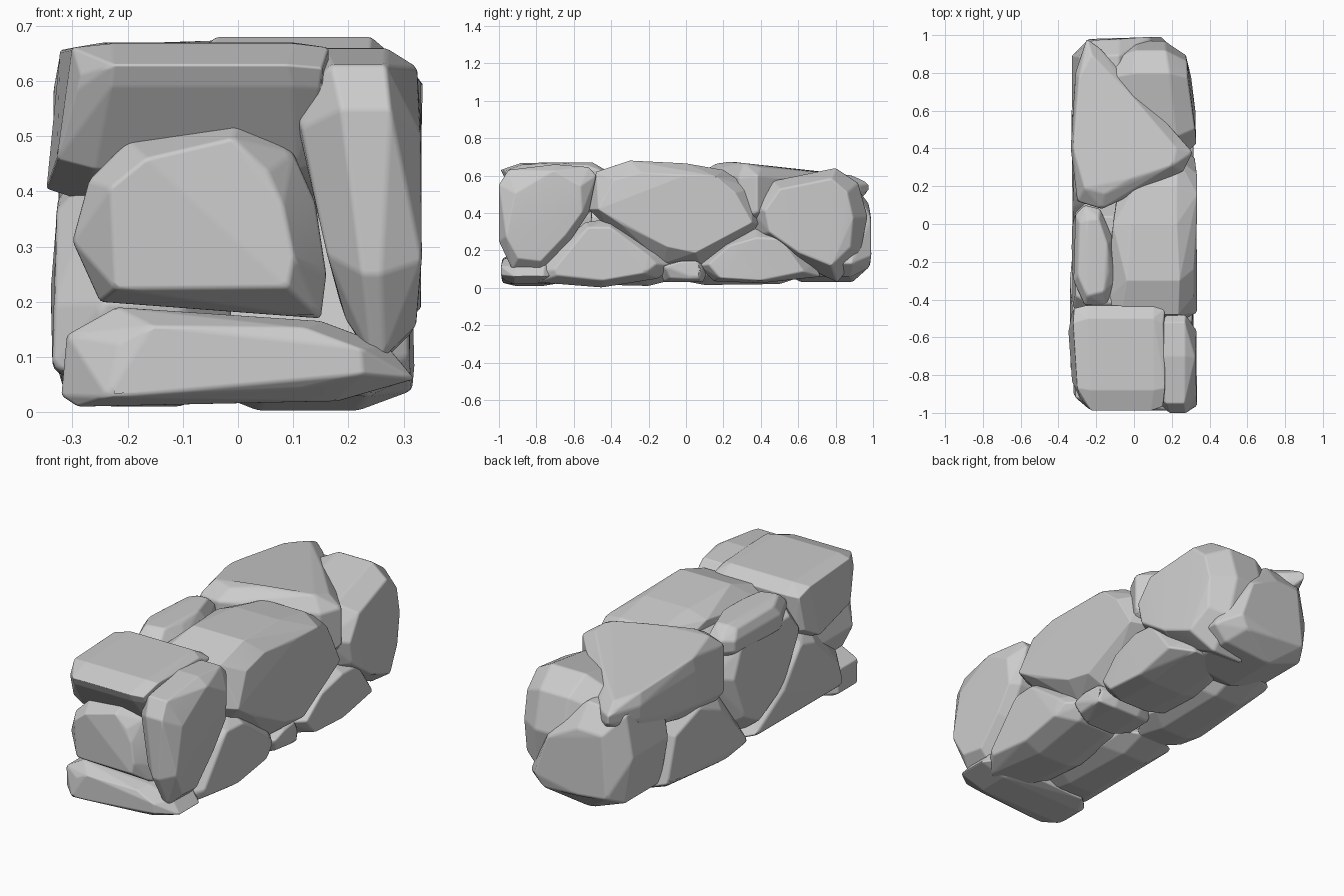
import bpy, bmesh, math, random
from mathutils import Vector

if "Cube" in bpy.data.objects:
    bpy.data.objects.remove(bpy.data.objects["Cube"])

random.seed(4)


def stone(name, axis, outline, lo, hi, cap=0.72, chamfer=0.09, tilt_lo=(0, 0), tilt_hi=(0, 0)):
    """Faceted boulder: an outline across `axis`, with chamfered uneven (optionally tilted) ends."""
    cx = sum(p[0] for p in outline) / len(outline)
    cy = sum(p[1] for p in outline) / len(outline)
    d = min(chamfer, (hi - lo) * 0.28)

    def place(u, v, w):
        return {'x': Vector((w, u, v)), 'y': Vector((u, w, v)), 'z': Vector((u, v, w))}[axis]

    bm = bmesh.new()
    for u, v in outline:
        for side, end, tilt in ((1, lo, tilt_lo), (-1, hi, tilt_hi)):
            base = end + tilt[0] * (u - cx) + tilt[1] * (v - cy)
            bm.verts.new(place(u, v, base + side * (d + random.uniform(0, 0.02))))
            s = cap + random.uniform(-0.12, 0.1)
            bm.verts.new(place(cx + (u - cx) * s, cy + (v - cy) * s,
                               base + side * random.uniform(0.0, 0.022)))
    hull = bmesh.ops.convex_hull(bm, input=bm.verts)
    junk = [g for g in hull['geom_interior'] + hull['geom_unused']
            if isinstance(g, bmesh.types.BMVert) and g.is_valid]
    bmesh.ops.delete(bm, geom=list(set(junk)), context='VERTS')
    # merge nearly flat facets into chipped planes
    bmesh.ops.dissolve_limit(bm, angle_limit=math.radians(5), verts=bm.verts, edges=bm.edges)
    bmesh.ops.recalc_face_normals(bm, faces=bm.faces)
    me = bpy.data.meshes.new(name)
    bm.to_mesh(me)
    bm.free()
    ob = bpy.data.objects.new(name, me)
    bpy.context.collection.objects.link(ob)
    for p in me.polygons:
        p.use_smooth = True
    # worn edges, flat facets
    bev = ob.modifiers.new("worn_edges", 'BEVEL')
    bev.width = 0.01
    bev.segments = 2
    bev.limit_method = 'ANGLE'
    bev.angle_limit = math.radians(6)
    bev.harden_normals = True
    return ob


# Front end
stone("front_centre_stone", 'y',
      [(-.30, .31), (-.25, .20), (.15, .17), (.16, .25), (.14, .38), (.10, .47),
       (0, .53), (-.20, .49), (-.27, .42)], -.98, -.5, cap=.8, chamfer=.08)
stone("front_base_stone", 'y',
      [(-.32, .03), (-.29, .01), (.18, .02), (.32, .06), (.27, .12), (.15, .165),
       (-.22, .19), (-.31, .14)], -.99, -.68, cap=.75, chamfer=.07)
stone("front_corner_stone", 'x',
      [(-1, .55), (-.95, .63), (-.70, .66), (-.52, .645), (-.48, .60), (-.52, .40),
       (-.62, .25), (-.78, .09), (-.93, .10), (-1, .25)], .13, .335, cap=.76,
      tilt_lo=(0, -.15))
stone("front_cap_stone", 'x',
      [(-.43, .63), (-.5, .67), (-.88, .668), (-.99, .63), (-.97, .59), (-.86, .44),
       (-.55, .38), (-.45, .45)], -.325, .165, cap=.85, chamfer=.06,
      tilt_lo=(-.05, .1))

# Right side
stone("right_middle_stone", 'x',
      [(-.52, .42), (-.48, .62), (-.3, .68), (0, .665), (.2, .63), (.35, .53), (.4, .34),
       (.22, .22), (.08, .12), (-.12, .13), (-.42, .32)], -.12, .335, cap=.8,
      tilt_lo=(.1, 0))
stone("right_lower_front_stone", 'x',
      [(-.83, .08), (-.54, .35), (-.4, .37), (-.1, .18), (-.06, .12), (-.15, .05),
       (-.45, .002), (-.8, .03)], -.06, .325, cap=.78)
stone("right_lower_wedge", 'x',
      [(-.14, .12), (-.04, .15), (.07, .15), (.12, .1), (.09, .03), (-.12, .03)],
      -.05, .29, cap=.8)
stone("right_lower_back_stone", 'x',
      [(.06, .12), (.2, .24), (.38, .32), (.52, .28), (.68, .14), (.72, .06), (.4, .025),
       (.15, .035)], -.06, .32, cap=.8)
stone("right_back_corner_stone", 'x',
      [(.34, .43), (.46, .57), (.8, .64), (.92, .56), (.97, .38), (.93, .18), (.81, .03),
       (.58, .14), (.38, .28)], -.12, .315, cap=.74, chamfer=.11, tilt_hi=(-.1, 0))

# Back end
stone("back_cap_stone", 'z',
      [(-.25, .98), (-.31, .8), (-.335, .4), (-.3, .12), (-.17, .08), (0, .17), (.26, .28),
       (.31, .38), (.02, .68), (-.18, .93)], .36, .655, cap=.86, chamfer=.06,
      tilt_lo=(0, .18), tilt_hi=(0, -.07))
stone("back_lower_stone", 'y',
      [(-.29, .54), (-.33, .33), (-.29, .1), (-.1, .03), (.16, .06), (.24, .13),
       (.12, .4), (-.08, .56)], .5, .995, cap=.7, chamfer=.1)

# Left side
stone("left_lower_back_stone", 'x',
      [(-.08, .05), (.0, .22), (.12, .36), (.35, .42), (.6, .34), (.68, .08), (.5, .02),
       (.1, .015)], -.335, .0, cap=.78)
stone("left_middle_stone", 'x',
      [(.14, .42), (.04, .59), (-.42, .6), (-.52, .5), (-.36, .2), (-.1, .07), (.05, .15)],
      -.33, .0, cap=.78)
stone("left_lower_front_stone", 'x',
      [(-.04, .05), (-.2, .24), (-.45, .45), (-.6, .46), (-.84, .2), (-.82, .06),
       (-.6, .02), (-.2, .01)], -.34, .0, cap=.76)
stone("left_small_cap_stone", 'z',
      [(-.31, .05), (-.26, .1), (-.18, .08), (-.11, -.08), (-.09, -.3), (-.14, -.43),
       (-.26, -.43), (-.32, -.3)], .48, .66, cap=.76)
